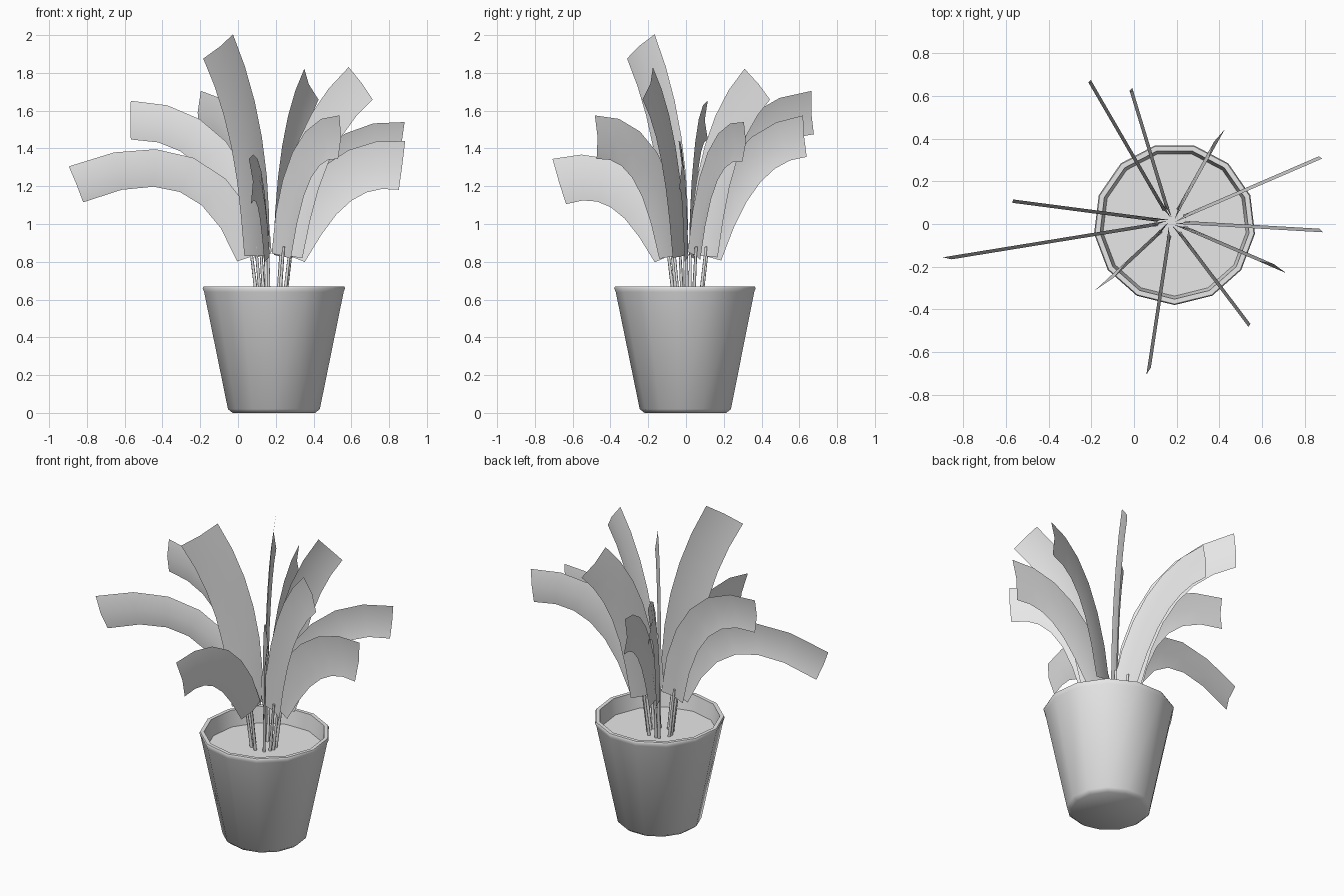
import bpy, bmesh, math
from mathutils import Vector

cube = bpy.data.objects.get("Cube")
if cube:
    bpy.data.objects.remove(cube, do_unlink=True)

grey = bpy.data.materials.new("plain_grey")
grey.use_nodes = True
grey.diffuse_color = (0.8, 0.8, 0.8, 1)
grey.node_tree.nodes["Principled BSDF"].inputs["Base Color"].default_value = (0.8, 0.8, 0.8, 1)

POT_X = 0.19
SIDES = 13
SOIL_Z = 0.57
CROWN = Vector((0.175, 0.01, 0))


def finish(name, bm, smooth_angle):
    """Turn a bmesh into a shaded grey object."""
    mesh = bpy.data.meshes.new(name)
    bm.to_mesh(mesh)
    bm.free()
    mesh.materials.append(grey)
    obj = bpy.data.objects.new(name, mesh)
    bpy.context.collection.objects.link(obj)
    bpy.ops.object.select_all(action="DESELECT")
    obj.select_set(True)
    bpy.context.view_layer.objects.active = obj
    bpy.ops.object.shade_smooth_by_angle(angle=math.radians(smooth_angle))
    return obj


def ring(bm, radius, z):
    """Ring of points around the pot axis with one corner facing front."""
    points = []
    for i in range(SIDES):
        a = math.tau * i / SIDES - math.pi / 2
        points.append(bm.verts.new((POT_X + radius * math.cos(a), radius * math.sin(a), z)))
    return points


def bridge(bm, lower, upper):
    for i in range(len(lower)):
        j = (i + 1) % len(lower)
        bm.faces.new((lower[i], lower[j], upper[j], upper[i]))


# Pot: tapered shell with a rounded foot and a thin lip
bm = bmesh.new()
profile = [(0.22, 0), (0.245, 0.02), (0.372, 0.64), (0.38, 0.66), (0.375, 0.67),
           (0.352, 0.67), (0.335, SOIL_Z - 0.02)]
rings = [ring(bm, r, z) for r, z in profile]
for lower, upper in zip(rings, rings[1:]):
    bridge(bm, lower, upper)
bm.faces.new(rings[0][::-1])
finish("pot", bm, 50)

# Soil: flat disc inside the pot
bm = bmesh.new()
bm.faces.new(ring(bm, 0.338, SOIL_Z))
finish("soil", bm, 30)


def make_leaf(name, tip_xy, bend, tip, width, steps=6):
    """Upright curved strip, slightly folded along the middle."""
    out = (Vector((*tip_xy, 0)) - CROWN).normalized()
    side = Vector((-out.y, out.x, 0))
    base, bend, tip = Vector((0.1, 0.83)), Vector(bend), Vector(tip)
    bm = bmesh.new()
    rows = []
    for i in range(steps + 1):
        t = i / steps
        centre = base * (1 - t) ** 2 + bend * 2 * t * (1 - t) + tip * t * t
        along = ((bend - base) * (1 - t) + (tip - bend) * t).normalized()
        across = Vector((-along.y, along.x))
        half = (0.17 + (width - 0.17) * math.sqrt(t)) / 2
        row = []
        for s in (-1, 0, 1):
            p = centre + across * half * s
            fold = side * (0.008 - 0.016 * abs(s))
            row.append(bm.verts.new(CROWN + out * p.x + fold + Vector((0, 0, p.y))))
        rows.append(row)
    for a, b in zip(rows, rows[1:]):
        for k in range(2):
            bm.faces.new((a[k], a[k + 1], b[k + 1], b[k]))
    finish(name, bm, 60)
    return out


def make_stem(name, out):
    """Thin stalk rising from the soil into the leaf."""
    start = CROWN + out * 0.07 + Vector((0, 0, SOIL_Z - 0.01))
    end = CROWN + out * 0.11 + Vector((0, 0, 0.88))
    axis = end - start
    turn = axis.to_track_quat("Z", "Y").to_matrix().to_4x4()
    turn.translation = (start + end) / 2
    bm = bmesh.new()
    bmesh.ops.create_cone(bm, cap_ends=True, segments=6, radius1=0.01, radius2=0.007,
                          depth=axis.length, matrix=turn)
    finish(name, bm, 70)


# Leaves: tip direction, bend point, tip point (reach, height), tip width
leaves = {
    "back_left_outer": ((-0.22, 0.69), (0.22, 1.56), (0.76, 1.59), 0.23),
    "back_inner": ((-0.02, 0.65), (0.27, 1.43), (0.645, 1.465), 0.22),
    "back_tall": ((0.42, 0.45), (0.15, 1.48), (0.425, 1.74), 0.225),
    "side_back": ((0.87, 0.31), (0.27, 1.48), (0.757, 1.435), 0.21),
    "side_low": ((0.87, -0.03), (0.31, 1.36), (0.695, 1.31), 0.26),
    "side_tall": ((0.71, -0.22), (0.18, 1.47), (0.52, 1.745), 0.22),
    "front_outer": ((0.56, -0.5), (0.21, 1.48), (0.605, 1.46), 0.23),
    "front_low": ((0.07, -0.68), (0.31, 1.34), (0.69, 1.225), 0.25),
    "front_tall": ((-0.17, -0.31), (0.1, 1.48), (0.375, 1.94), 0.25),
    "far_drooping": ((-0.87, -0.16), (0.33, 1.5), (1.045, 1.21), 0.205),
    "far_arched": ((-0.59, 0.11), (0.2, 1.55), (0.75, 1.55), 0.205),
}
for place, shape in leaves.items():
    direction = make_leaf(place + "_leaf", *shape)
    make_stem(place + "_stem", direction)
